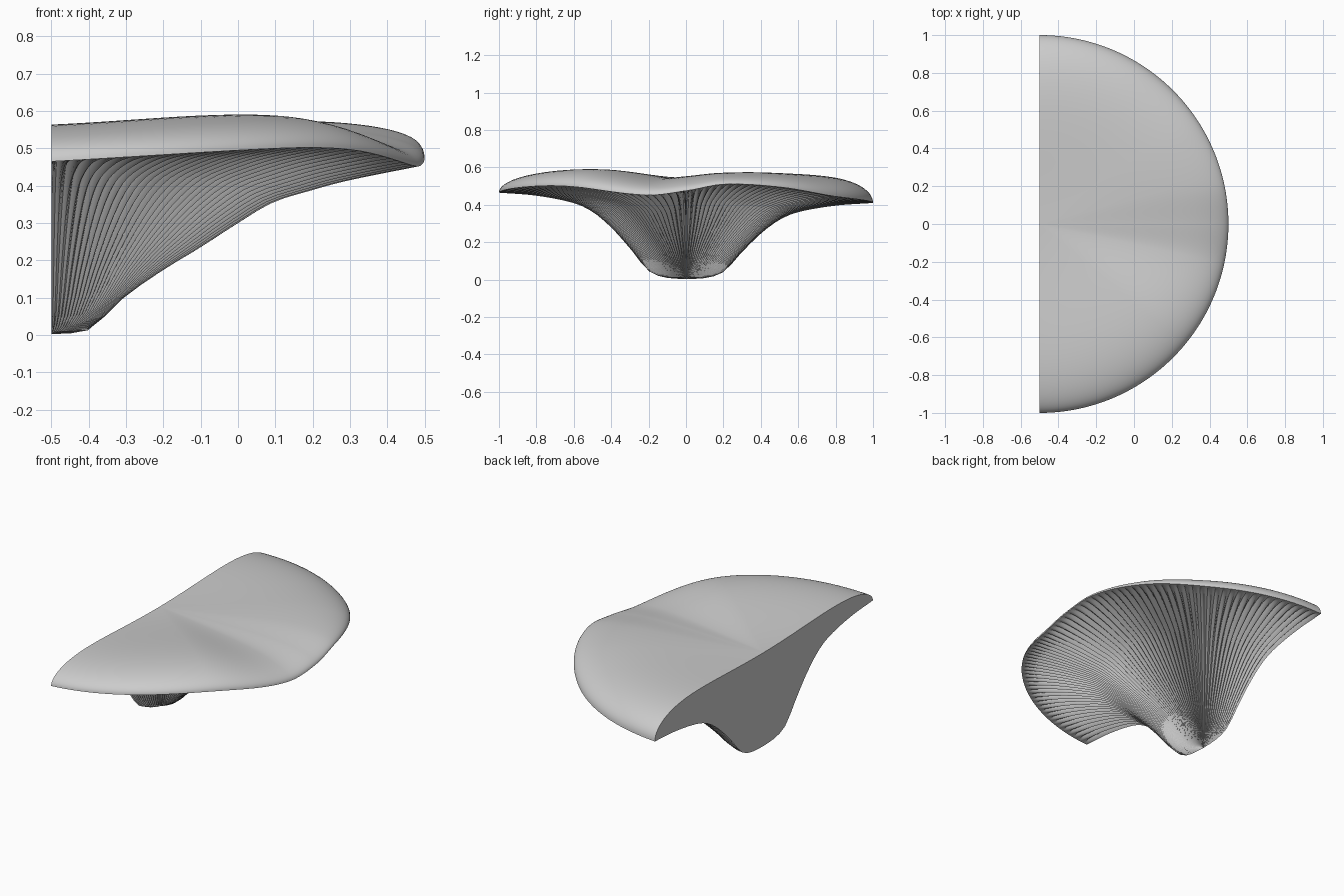
import bpy
import bmesh
from math import sin, cos, pi, degrees, radians

if "Cube" in bpy.data.objects:
    bpy.data.objects.remove(bpy.data.objects["Cube"], do_unlink=True)


def curve(points, t):
    """Smooth height through (position, value) points."""
    def slope(i):
        a, b = points[max(i - 1, 0)], points[min(i + 1, len(points) - 1)]
        return (b[1] - a[1]) / (b[0] - a[0])
    i = 0
    while i < len(points) - 2 and t > points[i + 1][0]:
        i += 1
    (x0, y0), (x1, y1) = points[i], points[i + 1]
    w = x1 - x0
    u = min(max((t - x0) / w, 0), 1)
    return ((1 + 2 * u) * (1 - u) ** 2 * y0 + u * (1 - u) ** 2 * w * slope(i)
            + u * u * (3 - 2 * u) * y1 + u * u * (u - 1) * w * slope(i + 1))


# Wavy rim and cap heights by angle in degrees
RIM = [(-90, .465), (-53, .5), (-37, .497), (-12, .452), (0, .475),
       (12, .51), (30, .495), (53, .445), (90, .41)]
CAP = [(-90, .58), (-40, .613), (-12, .55), (0, .562), (15, .585),
       (35, .592), (90, .575)]
# Underside profiles by radius, as a fraction of the rim height
SIDE = [(0, .01), (.1, .02), (.2, .1), (.3, .36), (.4, .6), (.5, .78),
        (.6, .88), (.8, .965), (1, 1)]
FRONT = [(0, .01), (.1, .03), (.2, .23), (.3, .38), (.4, .51), (.5, .65),
         (.6, .78), (.7, .85), (.8, .91), (1, 1)]
GILLS, STEPS, RINGS = 72, 6, 32
COLUMNS = GILLS * STEPS

bm = bmesh.new()
radii = [sin(i / RINGS * pi / 2) for i in range(RINGS + 1)]
top_centre = bm.verts.new((-.5, 0, .545))
low_centre = bm.verts.new((-.5, 0, .003))
top, low = [], []
for c in range(COLUMNS + 1):
    a = radians(-90 + 180 * c / COLUMNS)
    rim, cap = curve(RIM, degrees(a)), curve(CAP, degrees(a))
    valley = 1 - abs(sin(pi * (c / STEPS + .5)))
    side = sin(a) ** 2
    upper, under = [top_centre], [low_centre]
    for r in radii[1:]:
        x, y = -.5 + r * cos(a), r * sin(a)
        # Rounded cap
        plateau = .545 + (cap - .545) * r * r * (3 - 2 * r)
        z = rim + (plateau - rim) * max(0, 1 - r ** 5) ** .5
        upper.append(bm.verts.new((x, y, z)))
        if r == radii[-1]:
            under.append(upper[-1])
            continue
        # Gilled underside
        z = rim * (side * curve(SIDE, r) + (1 - side) * curve(FRONT, r))
        z += .045 * min(1, 1.5 * r) * (1 - r ** 8) * valley
        under.append(bm.verts.new((x, y, z)))
    top.append(upper)
    low.append(under)


def face(*verts):
    unique = list(dict.fromkeys(verts))
    if len(unique) > 2:
        bm.faces.new(unique)


for c in range(COLUMNS):
    for i in range(RINGS):
        face(top[c][i], top[c][i + 1], top[c + 1][i + 1], top[c + 1][i])
        face(low[c][i], low[c + 1][i], low[c + 1][i + 1], low[c][i + 1])
# Flat back wall
for c in (0, COLUMNS):
    for i in range(RINGS):
        face(top[c][i], low[c][i], low[c][i + 1], top[c][i + 1])
bmesh.ops.recalc_face_normals(bm, faces=bm.faces)

mesh = bpy.data.meshes.new("bracket_mushroom")
bm.to_mesh(mesh)
bm.free()
mushroom = bpy.data.objects.new("bracket_mushroom", mesh)
bpy.context.collection.objects.link(mushroom)

grey = bpy.data.materials.new("pale_grey")
grey.use_nodes = True
grey.diffuse_color = (.6, .6, .6, 1)
grey.node_tree.nodes["Principled BSDF"].inputs["Base Color"].default_value = (.6, .6, .6, 1)
mesh.materials.append(grey)

bpy.context.view_layer.objects.active = mushroom
mushroom.select_set(True)
bpy.ops.object.shade_smooth_by_angle(angle=radians(40))
